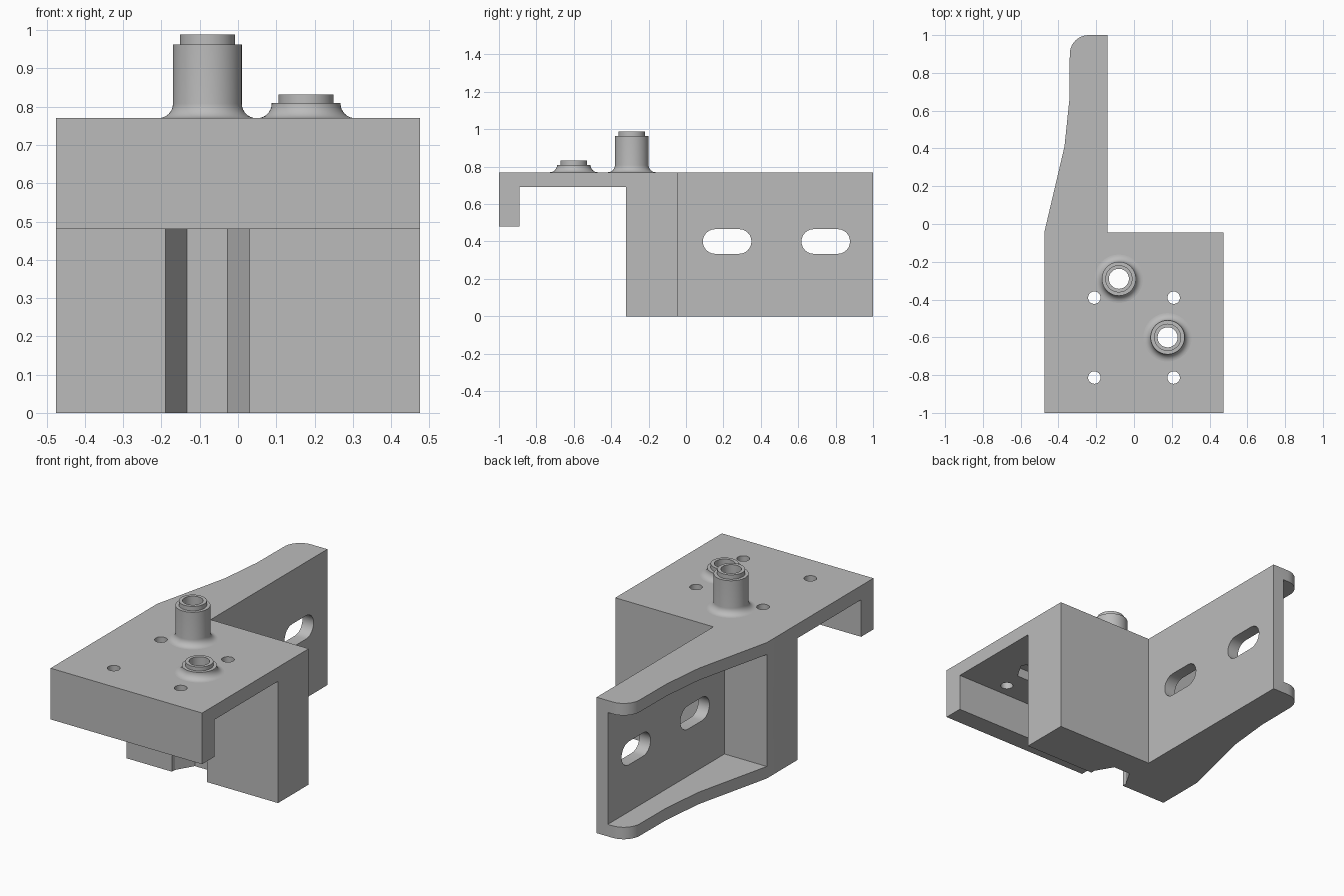
import bpy, bmesh
from math import sin, cos, pi, radians
from mathutils import Matrix, Vector

cube = bpy.data.objects.get("Cube")
if cube:
    bpy.data.objects.remove(cube, do_unlink=True)

grey = bpy.data.materials.new("plain_grey")
grey.use_nodes = True
GREY = (0.5, 0.5, 0.5, 1)
grey.diffuse_color = GREY
grey.node_tree.nodes["Principled BSDF"].inputs["Base Color"].default_value = GREY

# Axis letter -> how flat profile coordinates (u, v) and height w map to space
AXES = {
    "x": lambda u, v, w: (w, u, v),
    "z": lambda u, v, w: (u, v, w),
}


def make_object(name, bm):
    bmesh.ops.recalc_face_normals(bm, faces=bm.faces)
    mesh = bpy.data.meshes.new(name)
    bm.to_mesh(mesh)
    bm.free()
    mesh.materials.append(grey)
    obj = bpy.data.objects.new(name, mesh)
    bpy.context.collection.objects.link(obj)
    return obj


def prism(name, outline, low, high, axis="z"):
    """Extrude a flat outline along an axis."""
    bm = bmesh.new()
    place = AXES[axis]
    face = bm.faces.new([bm.verts.new(place(u, v, low)) for u, v in outline])
    grown = bmesh.ops.extrude_face_region(bm, geom=[face])["geom"]
    shift = Vector(place(0, 0, high - low))
    bmesh.ops.translate(bm, vec=shift, verts=[g for g in grown if isinstance(g, bmesh.types.BMVert)])
    return make_object(name, bm)


def arc(cx, cy, r, start, end, steps):
    angles = [radians(start + (end - start) * i / steps) for i in range(steps + 1)]
    return [(cx + r * cos(a), cy + r * sin(a)) for a in angles]


def circle(cx, cy, r, sides=32):
    return arc(cx, cy, r, 0, 360, sides)[:-1]


def lathe(name, profile, x, y, sides=48):
    """Spin a closed (radius, height) profile into a ring."""
    bm = bmesh.new()
    rings = [[bm.verts.new((x + r * cos(2 * pi * i / sides), y + r * sin(2 * pi * i / sides), z))
              for r, z in profile] for i in range(sides)]
    n = len(profile)
    for i in range(sides):
        a, b = rings[i], rings[(i + 1) % sides]
        for j in range(n):
            k = (j + 1) % n
            bm.faces.new((a[j], b[j], b[k], a[k]))
    return make_object(name, bm)


def combine(target, tool, operation):
    """Boolean the tool into the target and discard the tool."""
    mod = target.modifiers.new("bool", "BOOLEAN")
    mod.operation = operation
    mod.solver = "EXACT"
    mod.object = tool
    deps = bpy.context.evaluated_depsgraph_get()
    mesh = bpy.data.meshes.new_from_object(target.evaluated_get(deps))
    target.modifiers.clear()
    target.data = mesh
    bpy.data.objects.remove(tool, do_unlink=True)


TOP, UNDER, BACK, FRONT = 0.77, 0.69, -0.045, -0.32
HALF = 0.475

# Top plate, front lip and rear block as one side profile
bracket = prism("bracket_body", [
    (-1, 0.48), (-0.89, 0.48), (-0.89, UNDER), (FRONT, UNDER),
    (FRONT, 0), (BACK, 0), (BACK, TOP), (-1, TOP)], -HALF, HALF, "x")

# Tapered rear arm with a rounded end
arm = prism("arm", [(-0.14, BACK - 0.1), (-0.14, 1)] + arc(-0.24, 0.9, 0.1, 90, 180, 10)
            + [(-0.342, 0.66), (-0.368, 0.41), (-HALF, BACK), (-HALF, BACK - 0.1)], 0, TOP)
combine(bracket, arm, "UNION")

# Pocket between the arm's upper and lower flanges
pocket = prism("pocket_cutter", [(-0.21, BACK), (-0.21, 1.2), (-0.7, 1.2), (-0.7, BACK)], 0.068, TOP - 0.068)
combine(bracket, pocket, "DIFFERENCE")

# Rounded slots through the arm wall
for y in (0.22, 0.747):
    slot = arc(y + 0.064, 0.4, 0.066, -90, 90, 12) + arc(y - 0.064, 0.4, 0.066, 90, 270, 12)
    combine(bracket, prism("slot_cutter", slot, -0.3, 0, "x"), "DIFFERENCE")

# Mounting screw holes
for x in (-0.21, 0.21):
    for y in (-0.39, -0.813):
        combine(bracket, prism("screw_cutter", circle(x, y, 0.033), 0.6, 0.9), "DIFFERENCE")

# Hollow posts with flared feet and stepped tips, over hexagonal nut recesses
BORE, FLARE, RADIUS, TIP = 0.053, 0.038, 0.09, 0.072
posts = []
for name, x, y, shoulder, end in (("tall_post", -0.08, -0.29, 0.963, 0.988),
                                  ("short_post", 0.178, -0.6, 0.81, 0.832)):
    combine(bracket, prism("bore_cutter", circle(x, y, BORE, 48), 0.6, 0.9), "DIFFERENCE")
    combine(bracket, prism("nut_cutter", circle(x, y, 0.11, 6), 0.6, 0.745), "DIFFERENCE")
    foot = arc(RADIUS + FLARE, TOP + FLARE, FLARE, 270, 180, 8)
    posts.append(lathe(name, [(BORE, TOP)] + foot + [
        (RADIUS, shoulder), (TIP, shoulder), (TIP, end), (BORE, end)], x, y))

# Nut channel down the front of the rear block
channel = [(-0.19, -0.4), (0.03, -0.4), (0.03, -0.295), (-0.027, -0.197), (-0.133, -0.197), (-0.19, -0.295)]
combine(bracket, prism("channel_cutter", channel, -0.1, UNDER), "DIFFERENCE")

# Smooth the round surfaces, keep the edges sharp
bpy.ops.object.select_all(action="DESELECT")
for obj in [bracket] + posts:
    obj.select_set(True)
bpy.context.view_layer.objects.active = bracket
bpy.ops.object.shade_smooth_by_angle(angle=radians(30))
